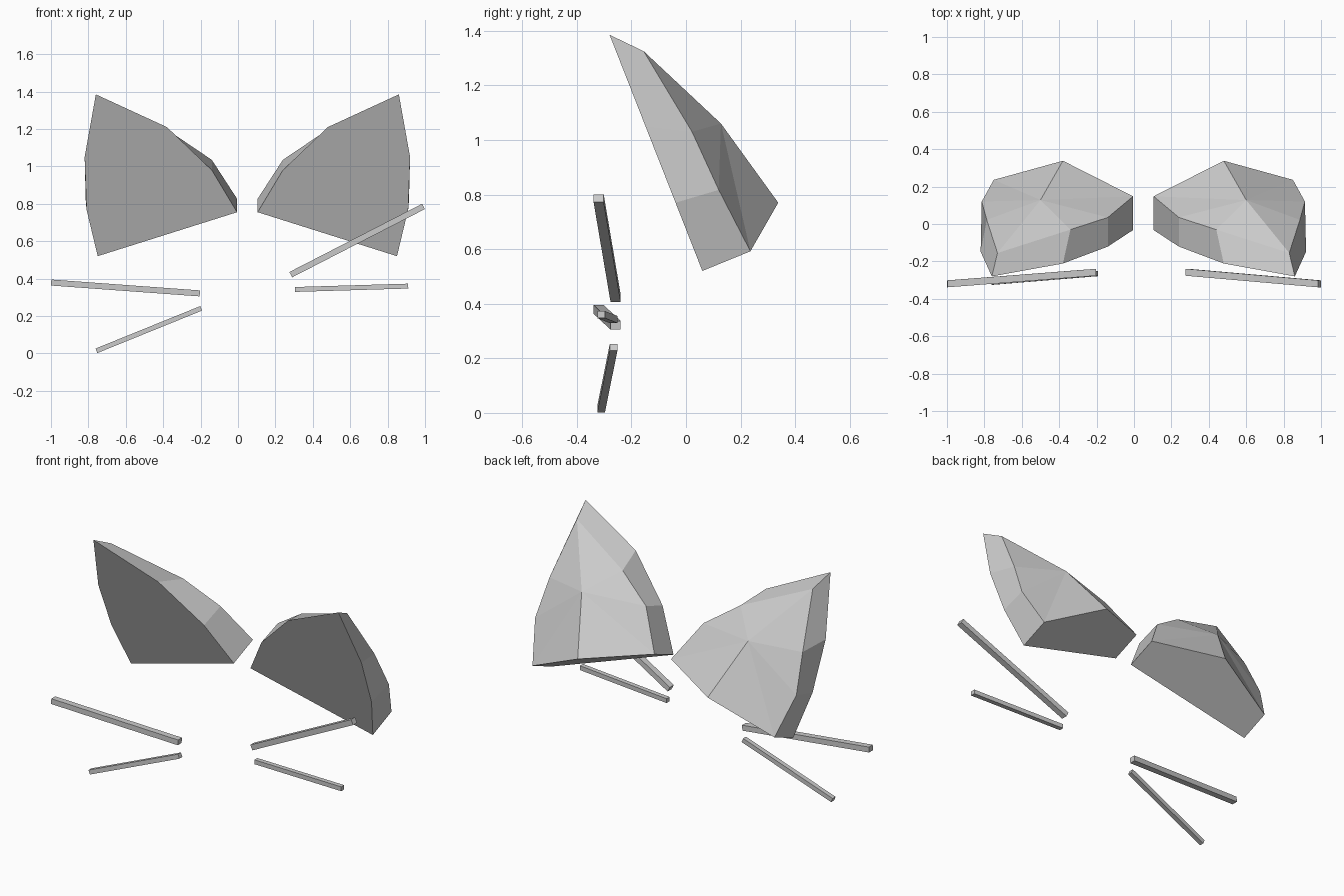
import bpy, bmesh
from mathutils import Vector

if "Cube" in bpy.data.objects:
    bpy.data.objects.remove(bpy.data.objects["Cube"])


def make_mesh(name, verts, faces):
    mesh = bpy.data.meshes.new(name)
    mesh.from_pydata([tuple(v) for v in verts], [], faces)
    obj = bpy.data.objects.new(name, mesh)
    bpy.context.collection.objects.link(obj)
    bm = bmesh.new()
    bm.from_mesh(mesh)
    bmesh.ops.recalc_face_normals(bm, faces=bm.faces)
    bm.to_mesh(mesh)
    bm.free()
    return obj


# Ear: flat tilted front outline, matching rear rim, and a raised faceted back
FRONT_XZ = [(0.105, 0.755), (0.24, 0.98), (0.48, 1.21), (0.86, 1.385),
            (0.92, 1.05), (0.91, 0.77), (0.85, 0.52)]
RIM = [(0.105, 0.148, 0.827), (0.24, 0.035, 1.035), (0.44, -0.03, 1.17),
       (0.83, -0.155, 1.325), (0.887, 0.022, 1.03), (0.914, 0.12, 0.817),
       (0.85, 0.236, 0.592)]
RIDGE = [(0.60, 0.128, 1.06), (0.48, 0.338, 0.77)]


def ear(name, mirrored):
    front = [(x, -0.28 + (1.385 - z) * 0.393, z) for x, z in FRONT_XZ]
    verts = front + RIM + RIDGE
    if mirrored:
        verts = [(0.1 - x, y, z) for x, y, z in verts]
    n = len(front)
    top, low = 2 * n, 2 * n + 1
    faces = [tuple(range(n))]
    faces += [(i, i + 1, n + i + 1, n + i) for i in range(n - 1)]   # edge walls
    faces += [(n + i, n + i + 1, top) for i in range(n - 1)]        # back facets
    faces += [(2 * n - 1, low, top), (low, n, top)]
    faces += [(0, n, low, 2 * n - 1, n - 1)]                        # base
    return make_mesh(name, verts, faces)


ear("right_ear", False)
ear("left_ear", True)


# Whiskers: thin square bars running from inner to outer end
def whisker(name, inner, outer, height, depth):
    a, b = Vector(inner), Vector(outer)
    d = b - a
    up = Vector((-d.z, 0, d.x)).normalized() * height / 2
    side = Vector((0, depth / 2, 0))
    verts = [p + s * up + t * side for p in (a, b)
             for s, t in ((-1, -1), (1, -1), (1, 1), (-1, 1))]
    faces = [(0, 1, 2, 3), (4, 5, 6, 7)]
    faces += [(i, (i + 1) % 4, (i + 1) % 4 + 4, i + 4) for i in range(4)]
    return make_mesh(name, verts, faces)


whisker("left_upper_whisker", (-0.204, -0.258, 0.321), (-0.999, -0.32, 0.379), 0.032, 0.037)
whisker("left_lower_whisker", (-0.197, -0.265, 0.241), (-0.757, -0.311, 0.014), 0.026, 0.028)
whisker("right_upper_whisker", (0.282, -0.258, 0.421), (0.992, -0.32, 0.786), 0.032, 0.037)
whisker("right_lower_whisker", (0.304, -0.265, 0.342), (0.91, -0.311, 0.36), 0.026, 0.028)
